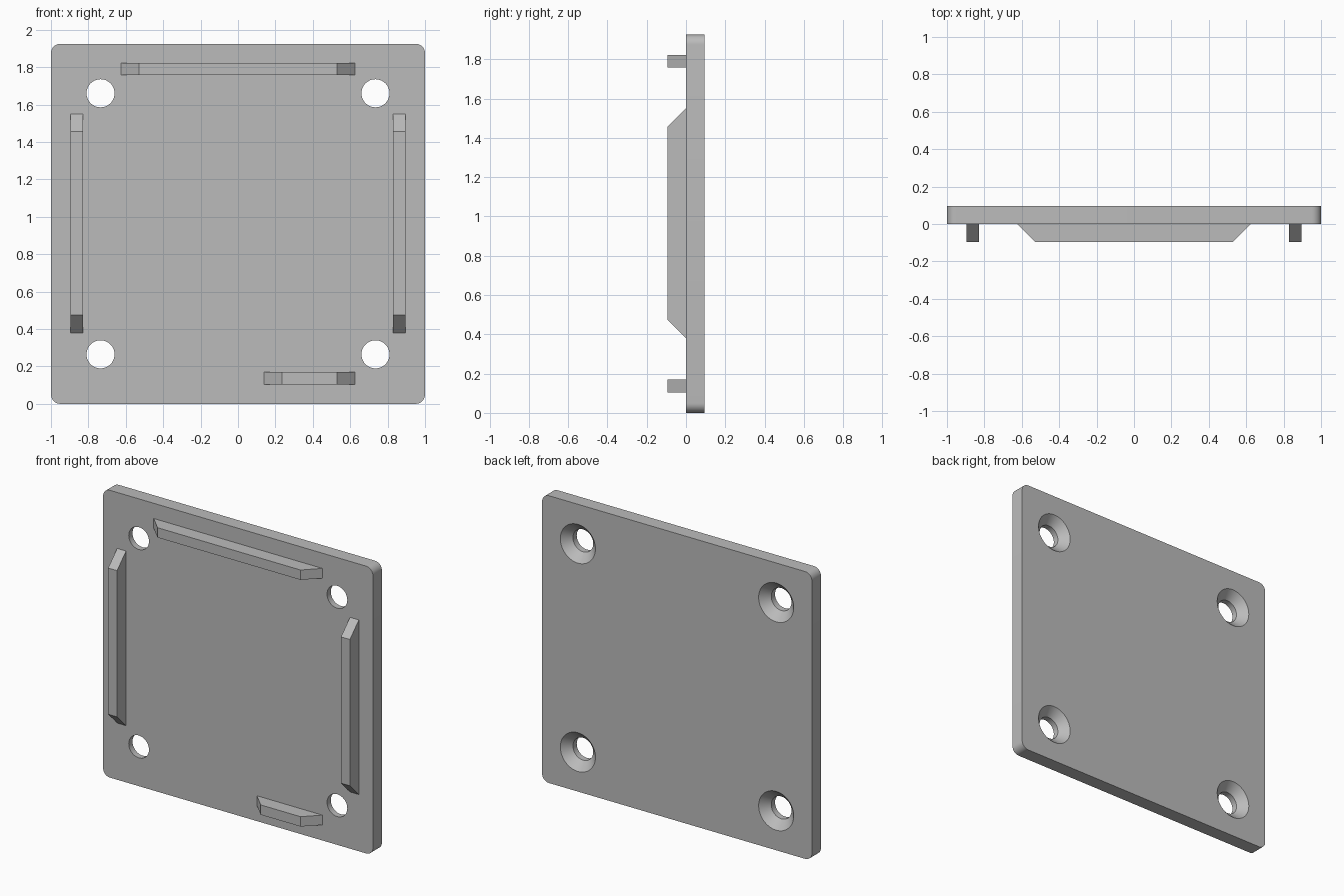
import bpy
import bmesh
from math import cos, sin, pi, radians
from mathutils import Vector

cube = bpy.data.objects.get("Cube")
if cube:
    bpy.data.objects.remove(cube, do_unlink=True)

WIDTH, HEIGHT, THICK = 2.0, 1.925, 0.095
RADIUS = 0.05
RIB_DEPTH, RIB_WIDTH = 0.095, 0.066

grey = bpy.data.materials.new("plain grey")
grey.use_nodes = True
colour = (0.5, 0.5, 0.5, 1)
grey.diffuse_color = colour
grey.node_tree.nodes["Principled BSDF"].inputs["Base Color"].default_value = colour


def make_object(name, bm):
    bmesh.ops.recalc_face_normals(bm, faces=bm.faces)
    mesh = bpy.data.meshes.new(name)
    bm.to_mesh(mesh)
    bm.free()
    mesh.materials.append(grey)
    obj = bpy.data.objects.new(name, mesh)
    bpy.context.collection.objects.link(obj)
    return obj


def prism(name, points, offset):
    """Extrude a flat outline along the offset vector."""
    bm = bmesh.new()
    face = bm.faces.new([bm.verts.new(p) for p in points])
    ext = bmesh.ops.extrude_face_region(bm, geom=[face])
    verts = [g for g in ext["geom"] if isinstance(g, bmesh.types.BMVert)]
    bmesh.ops.translate(bm, vec=Vector(offset), verts=verts)
    return make_object(name, bm)


def lathe(name, profile, x, z, sides=64):
    """Closed solid turned around a y axis from (radius, y) pairs."""
    bm = bmesh.new()
    rings = [[bm.verts.new((x + r * cos(2 * pi * i / sides), y,
                            z + r * sin(2 * pi * i / sides)))
              for i in range(sides)] for r, y in profile]
    for a, b in zip(rings, rings[1:]):
        for i in range(sides):
            j = (i + 1) % sides
            bm.faces.new((a[i], a[j], b[j], b[i]))
    bm.faces.new(rings[0])
    bm.faces.new(rings[-1])
    return make_object(name, bm)


def rib(name, start, end, low, upright):
    """Bar on the front face with both ends sloped at 45 degrees."""
    profile = [(start, 0), (start + RIB_DEPTH, -RIB_DEPTH),
               (end - RIB_DEPTH, -RIB_DEPTH), (end, 0)]
    if upright:
        prism(name, [(low, y, s) for s, y in profile], (RIB_WIDTH, 0, 0))
    else:
        prism(name, [(s, y, low) for s, y in profile], (0, 0, RIB_WIDTH))


# Rounded plate
outline = []
corners = [(1, 1), (-1, 1), (-1, -1), (1, -1)]
for quarter, (sx, sz) in enumerate(corners):
    cx = sx * (WIDTH / 2 - RADIUS)
    cz = HEIGHT / 2 + sz * (HEIGHT / 2 - RADIUS)
    for k in range(9):
        a = (quarter + k / 8) * pi / 2
        outline.append((cx + RADIUS * cos(a), 0, cz + RADIUS * sin(a)))
plate = prism("plate", outline, (0, THICK, 0))

# Countersunk screw holes, wide at the back
HOLE, SINK = 0.075, 0.13
step = SINK - HOLE
hole_profile = [(HOLE, -0.05), (HOLE, THICK - step),
                (SINK, THICK), (SINK + step, THICK + step)]
bpy.context.view_layer.objects.active = plate
for sx, sz in corners:
    cutter = lathe("hole_cutter", hole_profile, sx * 0.735, HEIGHT / 2 + sz * 0.698)
    cutter.hide_render = True
    mod = plate.modifiers.new("hole", "BOOLEAN")
    mod.operation = "DIFFERENCE"
    mod.solver = "EXACT"
    mod.object = cutter
    bpy.ops.object.modifier_apply(modifier=mod.name)
    bpy.data.objects.remove(cutter, do_unlink=True)

bpy.ops.object.select_all(action="DESELECT")
plate.select_set(True)
bpy.ops.object.shade_smooth_by_angle(angle=radians(30))

# Locating ribs on the front
rib("top_rib", -0.625, 0.625, 1.757, False)
rib("bottom_rib", 0.14, 0.625, 0.104, False)
rib("left_rib", 0.38, 1.55, 0.83, True)
rib("right_rib", 0.38, 1.55, -0.83 - RIB_WIDTH, True)
